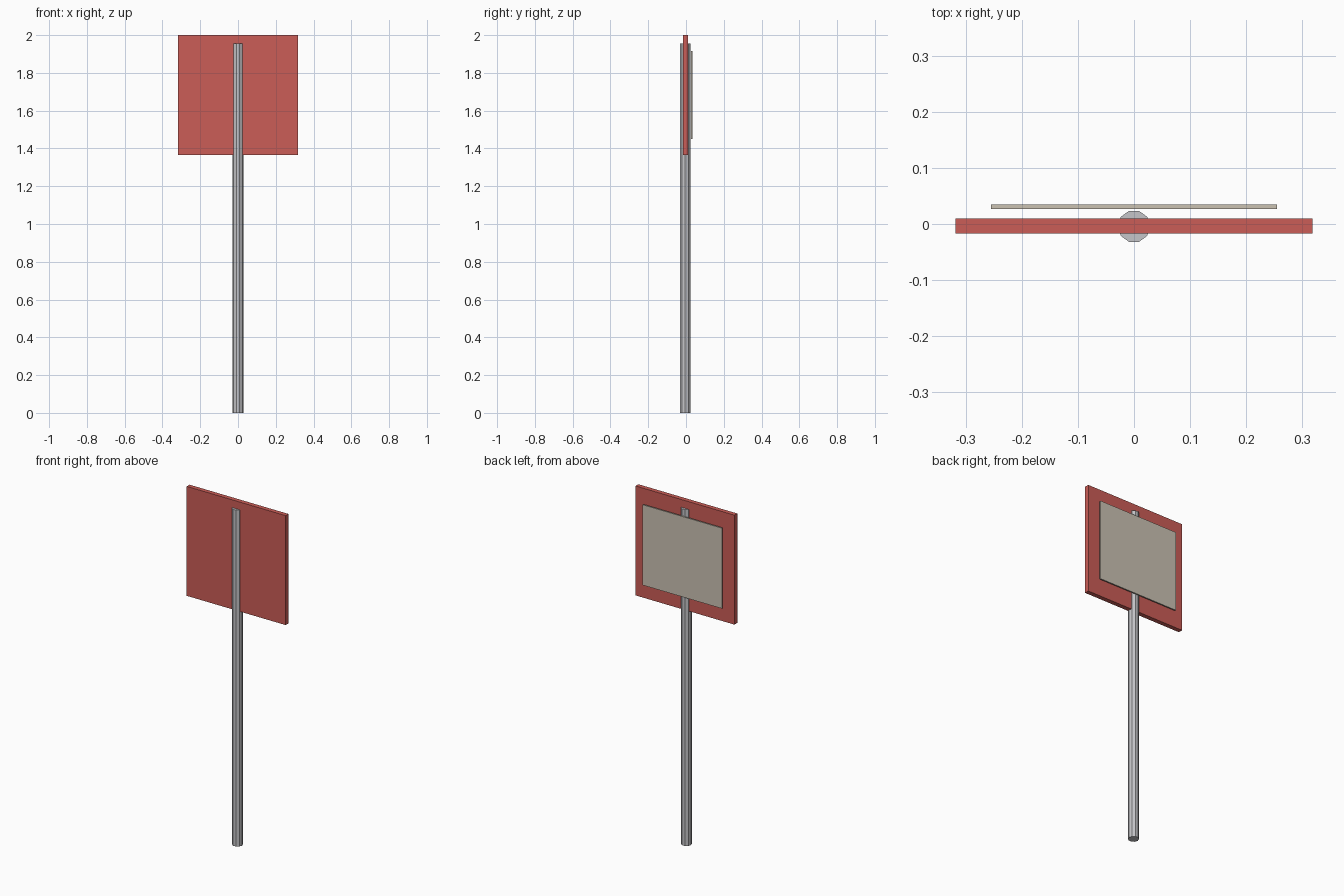
import bpy
import math

if "Cube" in bpy.data.objects:
    bpy.data.objects.remove(bpy.data.objects["Cube"])


def material(name, rgb):
    m = bpy.data.materials.new(name)
    m.diffuse_color = (*rgb, 1.0)
    m.use_nodes = True
    m.node_tree.nodes["Principled BSDF"].inputs["Base Color"].default_value = m.diffuse_color
    return m


def board(name, width, y0, y1, z0, z1, mat):
    bpy.ops.mesh.primitive_cube_add(size=1, location=(0, (y0 + y1) / 2, (z0 + z1) / 2))
    ob = bpy.context.object
    ob.name = name
    ob.scale = (width, y1 - y0, z1 - z0)
    bpy.ops.object.transform_apply(location=False, rotation=False, scale=True)
    ob.data.materials.append(mat)
    return ob


red = material("red paint", (0.60, 0.11, 0.095))
grey = material("grey metal", (0.56, 0.56, 0.58))
beige = material("pale beige", (0.60, 0.54, 0.45))

# Ten-sided post, flats facing front and back
SIDES, APOTHEM, HEIGHT = 10, 0.0276, 1.955
bpy.ops.mesh.primitive_cylinder_add(
    vertices=SIDES, radius=APOTHEM / math.cos(math.pi / SIDES), depth=HEIGHT,
    location=(0, -0.0042, HEIGHT / 2), rotation=(0, 0, math.pi / SIDES))
post = bpy.context.object
post.name = "post"
post.data.materials.append(grey)

# Square sign board pierced by the post, and thin panel behind it
board("sign_board", 0.636, -0.0165, 0.0095, 1.364, 2.0, red)
board("back_panel", 0.51, 0.0268, 0.0344, 1.45, 1.917, beige)
